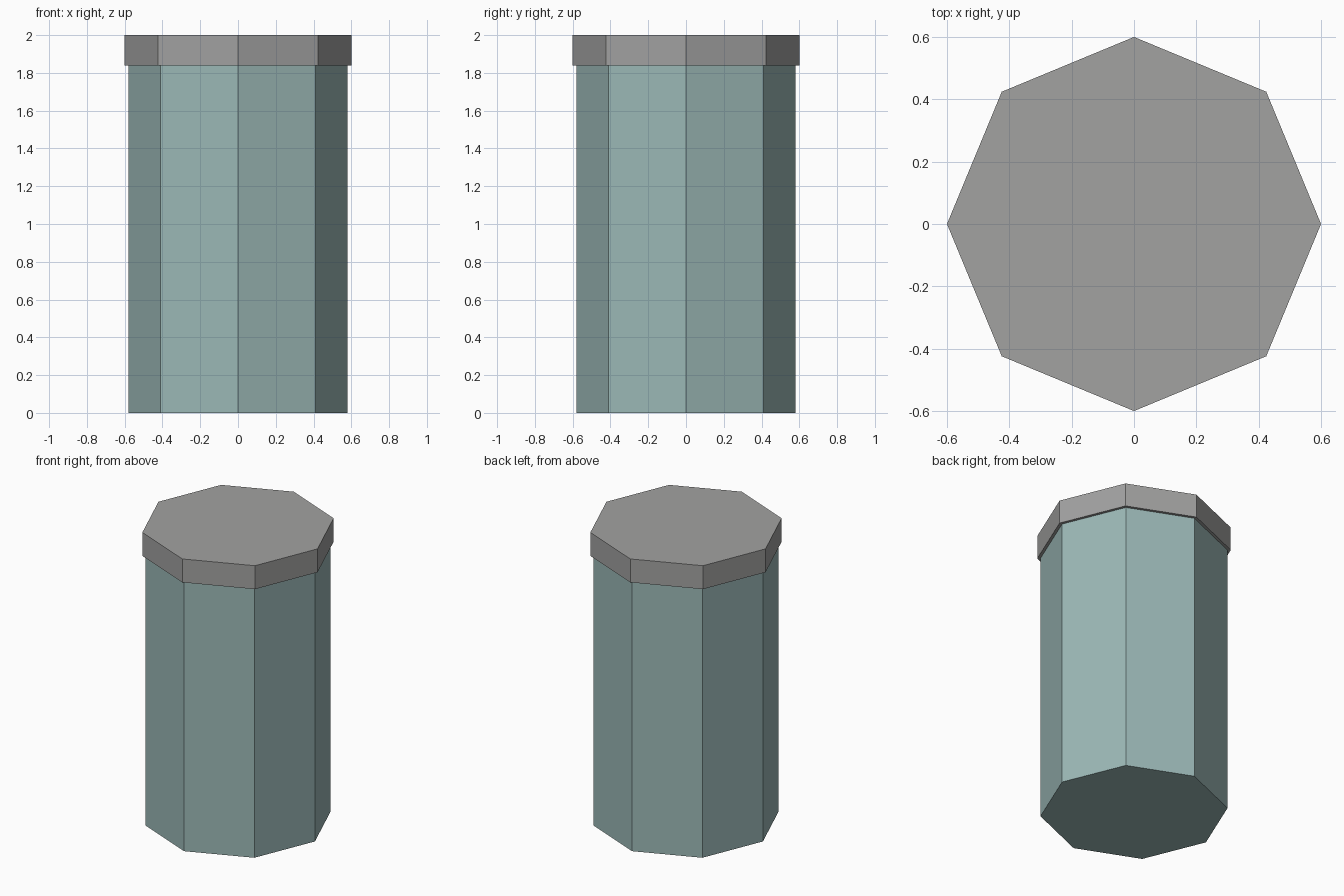
import bpy

cube = bpy.data.objects.get("Cube")
if cube:
    bpy.data.objects.remove(cube, do_unlink=True)


def make_material(name, rgb):
    mat = bpy.data.materials.new(name)
    mat.use_nodes = True
    color = (*rgb, 1.0)
    mat.diffuse_color = color
    mat.node_tree.nodes["Principled BSDF"].inputs["Base Color"].default_value = color
    return mat


def octagon_prism(name, radius, bottom, top, mat):
    bpy.ops.mesh.primitive_cylinder_add(
        vertices=8, radius=radius, depth=top - bottom,
        location=(0, 0, (bottom + top) / 2))
    obj = bpy.context.object
    obj.name = name
    obj.data.materials.append(mat)
    return obj


teal = make_material("pale teal", (0.33, 0.48, 0.47))
grey = make_material("grey", (0.36, 0.36, 0.355))

# Eight-sided container with a slightly wider cap
LID_BOTTOM = 1.84
octagon_prism("jar_body", 0.58, 0.0, LID_BOTTOM, teal)
octagon_prism("jar_lid", 0.60, LID_BOTTOM, 2.0, grey)
